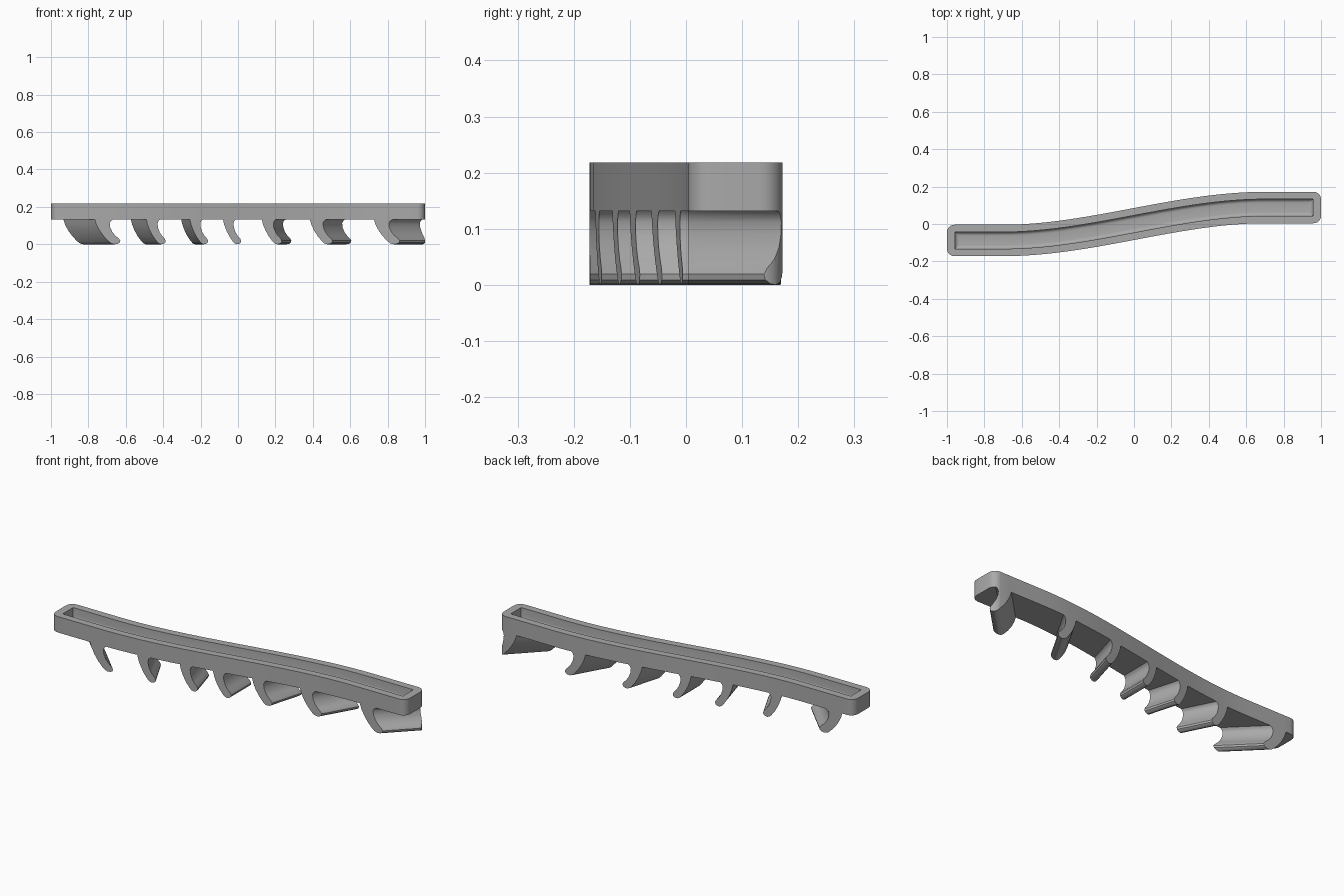
import bpy
import bmesh
from math import sin, cos, pi, radians
from mathutils import Vector

cube = bpy.data.objects.get("Cube")
if cube:
    bpy.data.objects.remove(cube, do_unlink=True)

GREY = (0.4, 0.4, 0.4, 1)
grey = bpy.data.materials.new("matte grey")
grey.use_nodes = True
grey.diffuse_color = GREY
grey.node_tree.nodes["Principled BSDF"].inputs["Base Color"].default_value = GREY

OFFSET, BEND, HALF_W = 0.088, 0.7, 0.084   # sideways shift, bend reach, half width
BAR_LOW, BAR_TOP, FLOOR = 0.132, 0.218, 0.155


def centre(x):
    """Sideways position of the S-shaped centre line."""
    u = min(max((x / BEND + 1) / 2, 0), 1)
    return OFFSET * (2 * u * u * (3 - 2 * u) - 1)


def bend(s, t):
    """Point at distance s along the centre line and t across it."""
    slope = (centre(s + 0.001) - centre(s - 0.001)) / 0.002
    n = Vector((-slope, 1)).normalized()
    return s + t * n.x, centre(s) + t * n.y


def outline(length, half, r, arc=6, steps=40):
    """Closed S-shaped outline with rounded corners."""
    side = []
    for k in range(arc + 1):
        a = pi + pi / 2 * k / arc
        side.append((-length + r + r * cos(a), -half + r + r * sin(a)))
    span = length - r
    middle = [(-span + 2 * span * k / steps, -half) for k in range(1, steps)]
    side = side + middle + [(-s, t) for s, t in reversed(side)]
    return [bend(s, t) for s, t in side + [(s, -t) for s, t in reversed(side)]]


def finish(bm, name):
    bmesh.ops.recalc_face_normals(bm, faces=bm.faces)
    mesh = bpy.data.meshes.new(name)
    bm.to_mesh(mesh)
    bm.free()
    mesh.materials.append(grey)
    obj = bpy.data.objects.new(name, mesh)
    bpy.context.collection.objects.link(obj)
    return obj


def loft(name, rings):
    """Skin through (outline, height) rings and close both ends with quads."""
    bm = bmesh.new()
    loops = [[bm.verts.new((x, y, z)) for x, y in pts] for pts, z in rings]
    n = len(loops[0])
    for a, b in zip(loops, loops[1:]):
        for i in range(n):
            j = (i + 1) % n
            bm.faces.new((a[i], a[j], b[j], b[i]))
    for ring in (loops[0], loops[-1]):
        for i in range(n // 2 - 1):
            bm.faces.new((ring[i], ring[i + 1], ring[n - 2 - i], ring[n - 1 - i]))
    return finish(bm, name)


def activate(obj):
    bpy.ops.object.select_all(action='DESELECT')
    obj.select_set(True)
    bpy.context.view_layer.objects.active = obj


def smooth(obj):
    activate(obj)
    bpy.ops.object.shade_smooth_by_angle(angle=radians(30))


# Curved bar with a trough whose floor has rounded edges
outer = outline(1, HALF_W, 0.04)
rings = [(outer, BAR_LOW), (outer, BAR_TOP)]
rings.append((outline(0.957, 0.045, 0.002), BAR_TOP))
FILLET = 0.02
for k in range(6):
    a = pi / 2 * k / 5
    inset = FILLET * (1 - cos(a))
    rings.append((outline(0.957 - inset, 0.045 - inset, 0.002),
                  FLOOR + FILLET * (1 - sin(a))))
smooth(loft("curved_bar", rings))

# Footprint that trims the vanes flush with the sides of the bar
trimmer = loft("vane_trimmer", [(outer, -0.1), (outer, BAR_LOW)])
trimmer.hide_render = True

# Hooked vane profile: distance across the vane, height
PROFILE = [(0, 0.15), (0, 0.132), (0.006, 0.105), (0.018, 0.073), (0.034, 0.042),
           (0.052, 0.016), (0.062, 0.005), (0.074, 0), (0.086, 0.002),
           (0.095, 0.009), (0.097, 0.019), (0.092, 0.03), (0.078, 0.046),
           (0.066, 0.066), (0.058, 0.09), (0.056, 0.112), (0.06, 0.124),
           (0.068, 0.132), (0.068, 0.15)]

# Fan of vanes: front position and turn in degrees
VANES = [(-0.765, -45), (-0.49, -27), (-0.257, -16), (-0.08, 0),
         (0.128, 16), (0.385, 30), (0.727, 45)]

for number, (x, turn) in enumerate(VANES, 1):
    a = radians(turn)
    along, across = Vector((sin(a), cos(a), 0)), Vector((cos(a), -sin(a), 0))
    start = Vector((x, centre(x) - HALF_W, 0)) - along * 0.3
    bm = bmesh.new()
    cap = bm.faces.new([bm.verts.new(start + across * u + Vector((0, 0, z)))
                        for u, z in PROFILE])
    swept = bmesh.ops.extrude_face_region(bm, geom=[cap], use_keep_orig=True)
    moved = [v for v in swept["geom"] if isinstance(v, bmesh.types.BMVert)]
    bmesh.ops.translate(bm, verts=moved, vec=along * 0.8)
    vane = finish(bm, f"vane_{number}")
    trim = vane.modifiers.new("trim", 'BOOLEAN')
    trim.operation, trim.solver, trim.object = 'INTERSECT', 'EXACT', trimmer
    activate(vane)
    bpy.ops.object.modifier_apply(modifier=trim.name)
    smooth(vane)

bpy.data.objects.remove(trimmer, do_unlink=True)
